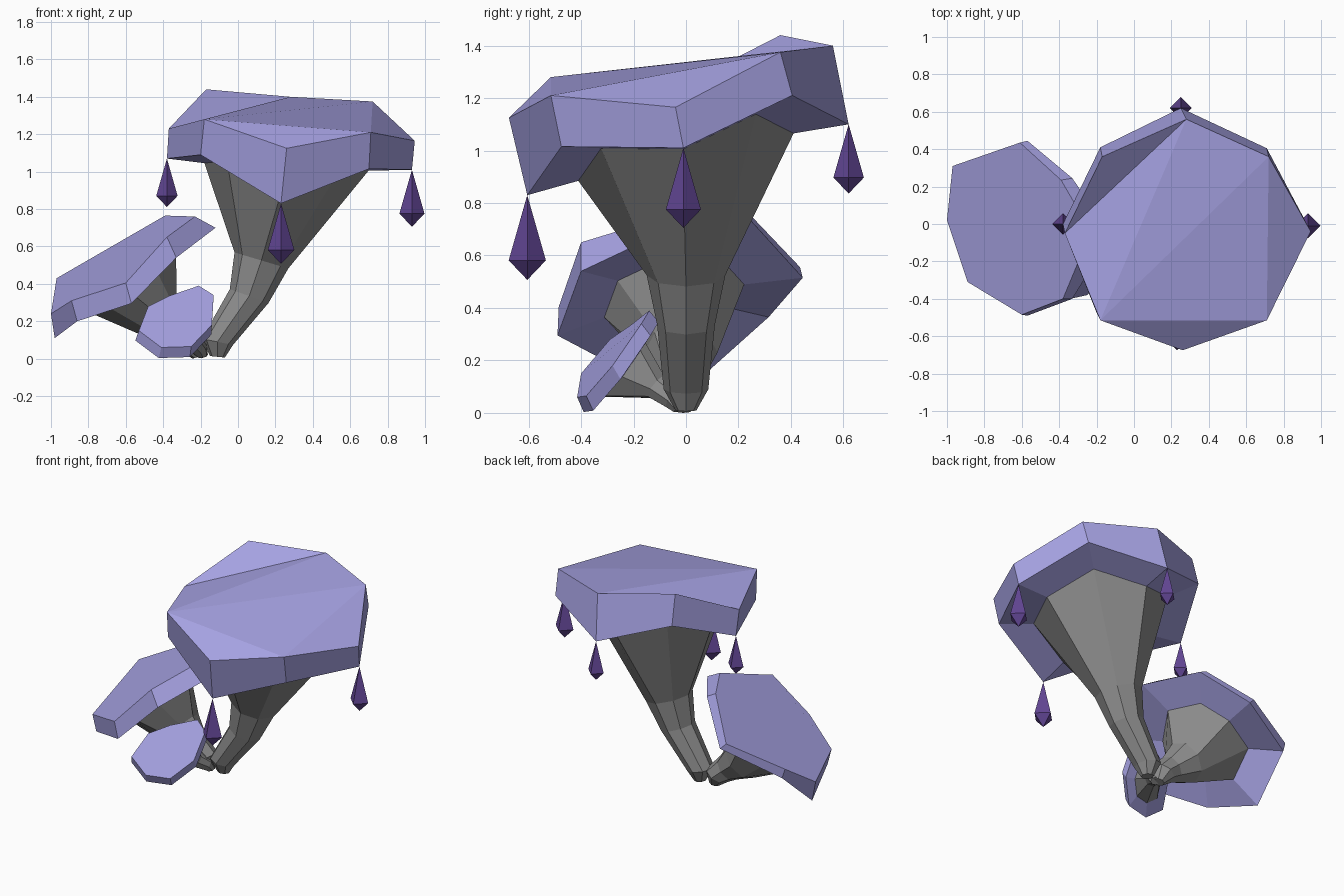
import bpy
from math import cos, sin, tau
from mathutils import Vector as V

if "Cube" in bpy.data.objects:
    bpy.data.objects.remove(bpy.data.objects["Cube"])


def material(name, rgb):
    m = bpy.data.materials.new(name)
    m.diffuse_color = (*rgb, 1)
    m.use_nodes = True
    m.node_tree.nodes["Principled BSDF"].inputs["Base Color"].default_value = m.diffuse_color
    return m


CAP = material("lavender", (0.38, 0.36, 0.76))
DROP = material("deep_purple", (0.12, 0.06, 0.29))
STEM = material("dark_grey", (0.27, 0.27, 0.27))


def add(name, verts, faces, mat):
    me = bpy.data.meshes.new(name)
    me.from_pydata(verts, [], faces)
    me.update()
    me.materials.append(mat)
    ob = bpy.data.objects.new(name, me)
    bpy.context.collection.objects.link(ob)
    return ob


def cap(name, top, bottom, scale, offset, top_faces=None):
    """Slab with a top, a side band and an underside running in to the stem ring, which is returned."""
    n = len(top)
    centre = sum((V(p) for p in bottom), V()) / n
    ring = [centre + (V(p) - centre) * scale + V(offset) for p in bottom]
    faces = list(top_faces or [range(n)])
    for i in range(n):
        j = (i + 1) % n
        faces += [(i, i + n, j + n, j), (i + n, i + 2 * n, j + 2 * n, j + n)]
    add(name, [V(p) for p in top + bottom] + ring, [tuple(f) for f in faces], CAP)
    return ring


def stem(name, rings, flare, start):
    """Loft through (centre, normal, radius) rings and end on the flared cap ring."""
    n = len(flare)
    verts = []
    for c, nrm, r in rings:
        w = V(nrm).normalized()
        u = V((0, 1, 0)).cross(w).normalized()
        v = w.cross(u)
        verts += [V(c) + r * (u * cos(tau * k / n) + v * sin(tau * k / n)) for k in range(n)]
    verts += flare[start:] + flare[:start]
    faces = [tuple(reversed(range(n)))]
    for a in range(len(rings)):
        for k in range(n):
            j = (k + 1) % n
            faces.append((a * n + k, a * n + j, (a + 1) * n + j, (a + 1) * n + k))
    add(name, verts, faces, STEM)


def drop(name, p, r):
    """Four-sided hanging spindle with its tip at p."""
    x, y, z = p
    w, b = z - r * 3.5, z - r * 4.55
    verts = [p, (x + r, y, w), (x, y + r, w), (x - r, y, w), (x, y - r, w), (x, y, b)]
    faces = []
    for i in range(4):
        a, c = 1 + i, 1 + (i + 1) % 4
        faces += [(0, a, c), (5, c, a)]
    add(name, verts, faces, DROP)


# Large mushroom, its uneven top creased along a few diagonals
big_bottom = [(0.23, -0.605, 0.83), (0.70, -0.475, 1.015), (0.93, -0.01, 1.01), (0.71, 0.405, 1.21),
              (0.25, 0.62, 1.10), (-0.18, 0.41, 1.24), (-0.38, 0, 1.07), (-0.20, -0.475, 1.09)]
flare = cap("large_cap",
            [(0.26, -0.675, 1.125), (0.71, -0.515, 1.21), (0.945, -0.04, 1.165), (0.72, 0.36, 1.375),
             (0.28, 0.56, 1.40), (-0.17, 0.36, 1.44), (-0.37, -0.05, 1.23), (-0.18, -0.515, 1.28)],
            big_bottom, 0.67, (-0.01, 0, -0.025),
            [(4, 5, 6), (4, 6, 7), (3, 4, 7), (1, 2, 3), (1, 3, 7), (0, 1, 7)])
stem("large_stem", [((-0.11, 0, 0.01), (0.1, 0, 1), 0.04),
                    ((-0.11, 0, 0.09), (0.2, 0, 1), 0.085),
                    ((0.06, 0, 0.335), (0.35, 0, 1), 0.11),
                    ((0.125, 0, 0.525), (0.3, 0, 1), 0.15)], flare, 2)
for i, r in ((0, 0.071), (2, 0.067), (4, 0.058), (6, 0.057)):
    drop("hanging_drop", big_bottom[i], r)

# Medium mushroom
flare = cap("medium_cap",
            [(-1.0, 0.02, 0.24), (-0.89, -0.31, 0.31), (-0.60, -0.485, 0.405), (-0.38, -0.40, 0.65),
             (-0.23, -0.04, 0.76), (-0.39, 0.235, 0.765), (-0.61, 0.435, 0.555), (-0.97, 0.31, 0.43)],
            [(-0.98, 0.03, 0.11), (-0.86, -0.31, 0.20), (-0.57, -0.49, 0.295), (-0.33, -0.40, 0.54),
             (-0.12, -0.06, 0.70), (-0.33, 0.245, 0.735), (-0.57, 0.445, 0.515), (-0.95, 0.315, 0.365)],
            0.57, (-0.01, -0.02, 0.01))
stem("medium_stem", [((-0.21, -0.01, 0.01), (-0.3, 0, 1), 0.035),
                     ((-0.24, -0.01, 0.08), (-0.5, 0, 1), 0.08),
                     ((-0.31, -0.02, 0.14), (-0.75, 0, 0.65), 0.09),
                     ((-0.42, -0.02, 0.23), (-0.75, 0, 0.65), 0.14)], flare, 4)

# Small mushroom
small_top = [(-0.21, -0.14, 0.39), (-0.37, -0.21, 0.335), (-0.48, -0.29, 0.28), (-0.53, -0.40, 0.15),
             (-0.41, -0.415, 0.06), (-0.25, -0.38, 0.065), (-0.14, -0.28, 0.18), (-0.13, -0.17, 0.34)]
mid = sum((V(p) for p in small_top), V()) / 8
flare = cap("small_cap", small_top,
            [mid + (V(p) - mid) * 1.04 + V((-0.01, 0.03, -0.05)) for p in small_top],
            0.6, (0.005, 0.01, -0.01))
stem("small_stem", [((-0.19, -0.02, 0.015), (-0.2, -0.4, 1), 0.03),
                    ((-0.21, -0.05, 0.055), (-0.3, -0.8, 0.6), 0.045),
                    ((-0.25, -0.11, 0.10), (-0.3, -0.75, 0.6), 0.055)], flare, 7)
